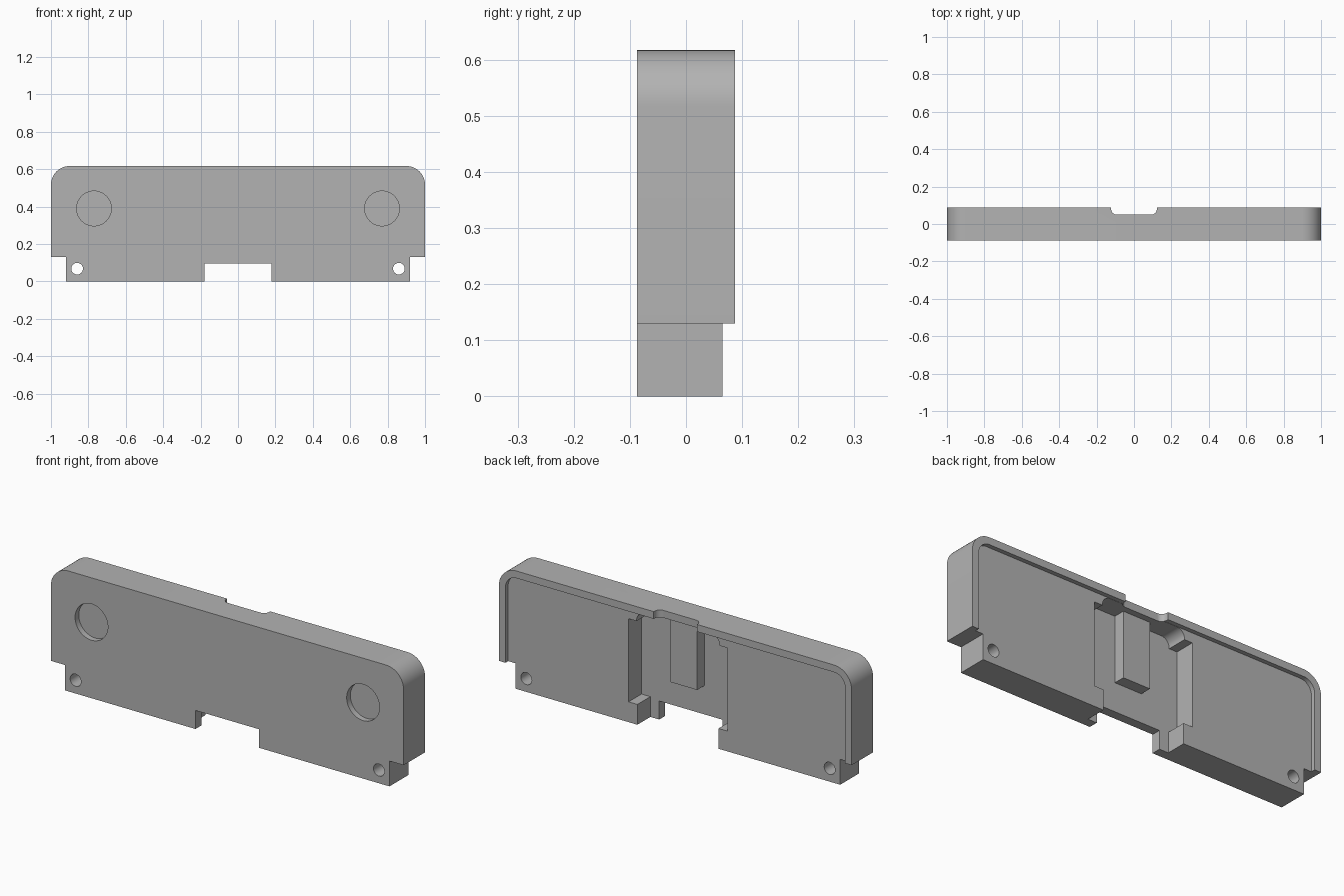
import bpy
import bmesh
import math
from mathutils import Vector

cube = bpy.data.objects.get("Cube")
if cube:
    bpy.data.objects.remove(cube, do_unlink=True)

grey = bpy.data.materials.new("plain grey")
grey.use_nodes = True
grey.diffuse_color = (0.45, 0.45, 0.45, 1)
grey.node_tree.nodes["Principled BSDF"].inputs["Base Color"].default_value = grey.diffuse_color

FRONT, FACE, BACK = -0.087, 0.065, 0.087
FLOOR = -0.04
TOP = 0.617
RIM = 0.037


def rounded(corners, steps=12):
    """Turn (a, b, radius) corners into an outline with filleted corners."""
    out = []
    for i, (a, b, r) in enumerate(corners):
        p = Vector((a, b))
        if not r:
            out.append(p)
            continue
        u = (Vector(corners[i - 1][:2]) - p).normalized()
        v = (Vector(corners[(i + 1) % len(corners)][:2]) - p).normalized()
        centre = p + (u + v) * r
        for k in range(steps + 1):
            t = math.pi / 2 * k / steps
            out.append(centre - v * r * math.cos(t) - u * r * math.sin(t))
    return out


def mirrored(half):
    """Close a right-hand outline, listed upward, with its mirror image."""
    return half + [(-a, b, r) for a, b, r in reversed(half)]


def prism(name, outline, lo, hi, along="y"):
    """Extrude an outline along y (outline in x, z) or z (outline in x, y)."""
    bm = bmesh.new()

    def place(p, d):
        return (p[0], d, p[1]) if along == "y" else (p[0], p[1], d)

    rings = [[bm.verts.new(place(p, d)) for p in outline] for d in (lo, hi)]
    bm.faces.new(rings[0])
    bm.faces.new(rings[1])
    n = len(outline)
    for i in range(n):
        j = (i + 1) % n
        bm.faces.new((rings[0][i], rings[0][j], rings[1][j], rings[1][i]))
    bmesh.ops.recalc_face_normals(bm, faces=bm.faces)
    mesh = bpy.data.meshes.new(name)
    bm.to_mesh(mesh)
    bm.free()
    mesh.materials.append(grey)
    obj = bpy.data.objects.new(name, mesh)
    bpy.context.collection.objects.link(obj)
    return obj


def circle(x, z, r, n=48):
    return [(x + r * math.cos(math.tau * i / n), z + r * math.sin(math.tau * i / n))
            for i in range(n)]


def select(obj):
    bpy.ops.object.select_all(action="DESELECT")
    obj.select_set(True)
    bpy.context.view_layer.objects.active = obj


def cut(target, cutter):
    cutter.hide_render = True
    mod = target.modifiers.new("cut", "BOOLEAN")
    mod.operation = "DIFFERENCE"
    mod.solver = "EXACT"
    mod.object = cutter
    select(target)
    bpy.ops.object.modifier_apply(modifier=mod.name)
    bpy.data.objects.remove(cutter, do_unlink=True)


# Outer plate with rounded top corners and narrower foot
plate = prism("cover_plate", rounded(mirrored([
    (0.92, 0, 0), (0.92, 0.13, 0), (1, 0.13, 0), (1, TOP, 0.1)])), FRONT, BACK)

# Back pocket leaving the raised rim on the sides and top
inner = 1 - RIM
cut(plate, prism("pocket_cutter", rounded(mirrored([
    (inner, -0.1, 0), (inner, TOP - RIM, 0.1 - RIM)])), FACE, 0.2))

# Deep central recess with stepped sides and rounded upper corners
cut(plate, prism("recess_cutter", rounded(mirrored([
    (0.23, -0.1, 0), (0.23, 0.104, 0), (0.28, 0.104, 0), (0.28, 0.53, 0),
    (0.235, 0.53, 0), (0.235, TOP - RIM - 0.001, 0.045)])), FLOOR, 0.075))

# Bottom opening through the front wall
cut(plate, prism("opening_cutter", rounded(mirrored([
    (0.18, -0.1, 0), (0.18, 0.095, 0)])), -0.2, 0.2))

# Rounded notch across the top of the rim
cut(plate, prism("notch_cutter", rounded([
    (-0.122, 0.2, 0), (-0.122, 0.05, 0.03), (0.122, 0.05, 0.03), (0.122, 0.2, 0)]),
    0.55, 0.8, "z"))

# Screw holes and shallow round front recesses
for side in (-1, 1):
    cut(plate, prism("screw_cutter", circle(side * 0.86, 0.068, 0.031), -0.2, 0.2))
    cut(plate, prism("disc_cutter", circle(side * 0.77, 0.39, 0.093), -0.2, FRONT + 0.03))

# Raised pad hanging inside the recess
pad = prism("recess_pad", rounded(mirrored([
    (0.076, 0.242, 0), (0.076, 0.59, 0)])), FLOOR - 0.02, 0.018)

for obj in (plate, pad):
    select(obj)
    bpy.ops.object.shade_smooth_by_angle(angle=math.radians(30))
